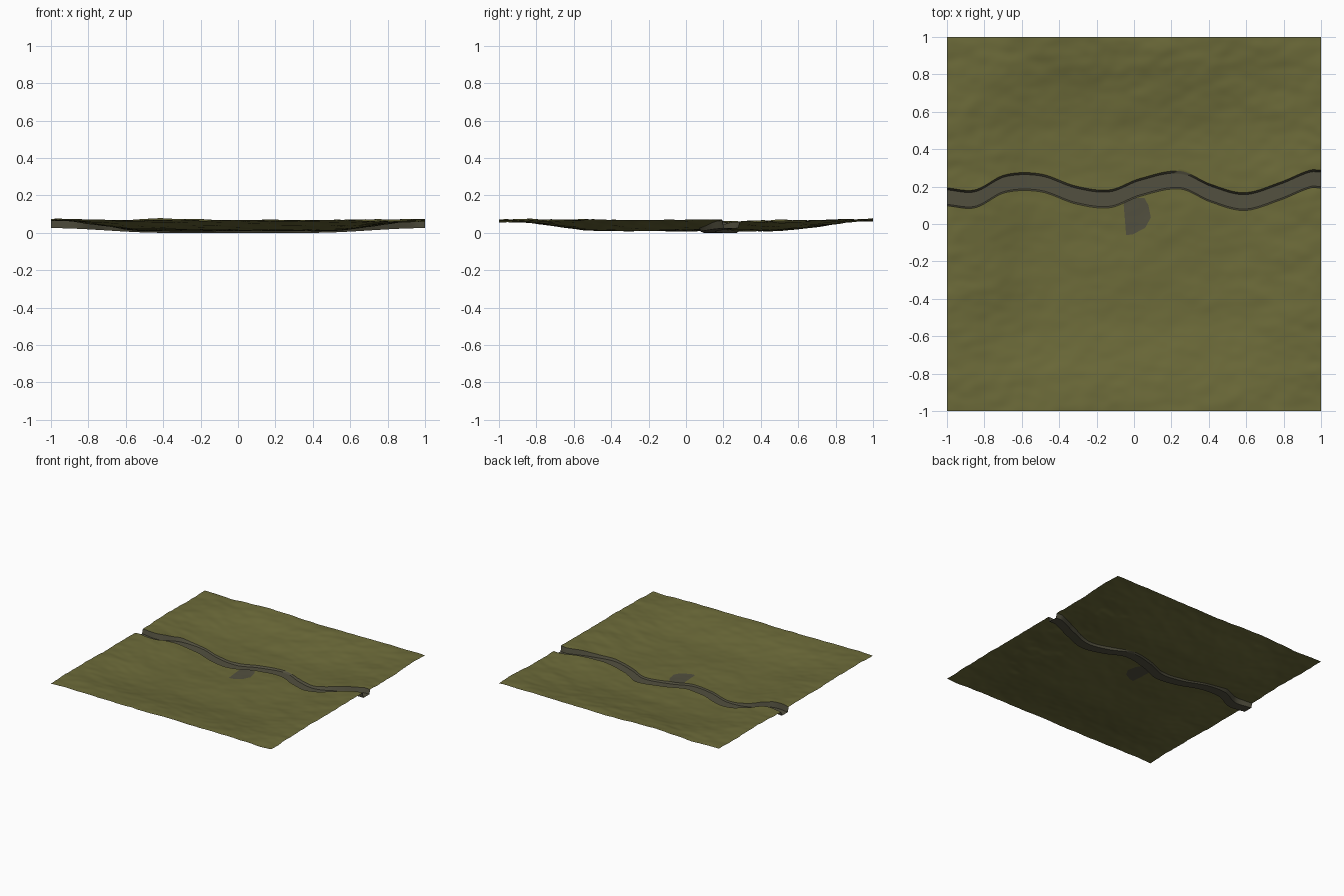
import bpy, bmesh, math
from mathutils import Vector, noise

if "Cube" in bpy.data.objects:
    bpy.data.objects.remove(bpy.data.objects["Cube"])


def material(name, rgb):
    m = bpy.data.materials.new(name)
    m.diffuse_color = (*rgb, 1)
    m.use_nodes = True
    m.node_tree.nodes["Principled BSDF"].inputs["Base Color"].default_value = m.diffuse_color
    return m


def smooth(a, b, t):
    t = min(max((t - a) / (b - a), 0), 1)
    return t * t * (3 - 2 * t)


# centre line of the sunken road
ROAD = [(-1, .145), (-.85, .135), (-.69, .215), (-.5, .22), (-.31, .155), (-.13, .135),
        (.03, .195), (.245, .235), (.41, .165), (.59, .12), (.78, .175), (.94, .24), (1, .24)]


def road_y(x):
    i = 0
    while i < len(ROAD) - 2 and x > ROAD[i + 1][0]:
        i += 1

    def slope(k):
        a, b = ROAD[max(k - 1, 0)], ROAD[min(k + 1, len(ROAD) - 1)]
        return (b[1] - a[1]) / (b[0] - a[0])
    (x0, y0), (x1, y1) = ROAD[i], ROAD[i + 1]
    h = x1 - x0
    t = (x - x0) / h
    return ((2*t**3 - 3*t*t + 1) * y0 + (t**3 - 2*t*t + t) * h * slope(i)
            + (3*t*t - 2*t**3) * y1 + (t**3 - t*t) * h * slope(i + 1))


def ground_z(x, y):
    # shallow dish with a raised rim and rolling bumps
    rise = 1 - (1 - smooth(.45, 1, abs(x))) * (1 - smooth(.45, 1, abs(y)))
    bump = (noise.noise((x * 2.6 + 3, y * 3.6, 1.7))
            + .5 * noise.noise((x * 6, y * 9, 5.1))
            + .28 * noise.noise((x * 13, y * 19, 9.3)))
    return .019 + .056 * rise + bump * (.007 + .005 * rise)


def road_z(x):
    return .007 + .025 * smooth(.4, 1, abs(x))


# rows: south field, road profile, north field (v = offset from the road line)
MID, HALF, N = .18, .048, 150
south = [-1 + (MID - HALF + 1) * i / 85 for i in range(86)]
inner = [MID - .040, MID - .03, MID - .01, MID + .01, MID + .03, MID + .037]
north = [MID + HALF + (1 - MID - HALF) * i / 60 for i in range(61)]
rows = south + inner + north
first, last = len(south) - 1, len(south) + len(inner)

bm = bmesh.new()
grid = []
for j, v in enumerate(rows):
    line = []
    for i in range(N + 1):
        x = -1 + 2 * i / N
        d = max(abs(v - MID) - HALF, 0)
        y = v + (road_y(x) - MID) * (1 - smooth(0, .72, d))
        g = ground_z(x, y)
        z = road_z(x) if first < j < last else max(g, road_z(x) + .003)
        line.append(bm.verts.new((x, y, z)))
    grid.append(line)
for j in range(len(rows) - 1):
    for i in range(N):
        f = bm.faces.new((grid[j][i], grid[j][i+1], grid[j+1][i+1], grid[j+1][i]))
        f.material_index = 1 if first <= j < last else 0
        f.smooth = True

# bare patch beside the road, cut cleanly into the ground
PATCH = [(-.05, .14), (.055, .14), (.077, .10), (.09, .035), (.06, -.02), (-.005, -.055), (-.042, -.06), (-.055, .10)]
planes = []
for k, a in enumerate(PATCH):
    b = PATCH[(k + 1) % len(PATCH)]
    planes.append((Vector((*a, 0)), Vector((a[1] - b[1], b[0] - a[0], 0)).normalized()))


def near(f):
    c = f.calc_center_median()
    return abs(c.x) < .14 and -.1 < c.y < .2 and f.material_index == 0


for co, no in planes:
    fs = [f for f in bm.faces if near(f)]
    geom = list({e for f in fs for e in f.edges}) + list({v for f in fs for v in f.verts}) + fs
    bmesh.ops.bisect_plane(bm, geom=geom, dist=1e-5, plane_co=co, plane_no=no)
for f in bm.faces:
    if near(f):
        c = f.calc_center_median()
        if all((Vector((c.x, c.y, 0)) - co).dot(no) < 0 for co, no in planes):
            f.material_index = 1

low = min(v.co.z for v in bm.verts)
for v in bm.verts:
    v.co.z -= low
bm.normal_update()
me = bpy.data.meshes.new("terrain")
bm.to_mesh(me)
bm.free()
me.materials.append(material("olive grass", (.15, .145, .041)))
me.materials.append(material("grey dirt", (.085, .08, .05)))
ob = bpy.data.objects.new("terrain", me)
bpy.context.collection.objects.link(ob)
bpy.context.view_layer.objects.active = ob
ob.select_set(True)
bpy.ops.object.shade_smooth_by_angle(angle=math.radians(40))
